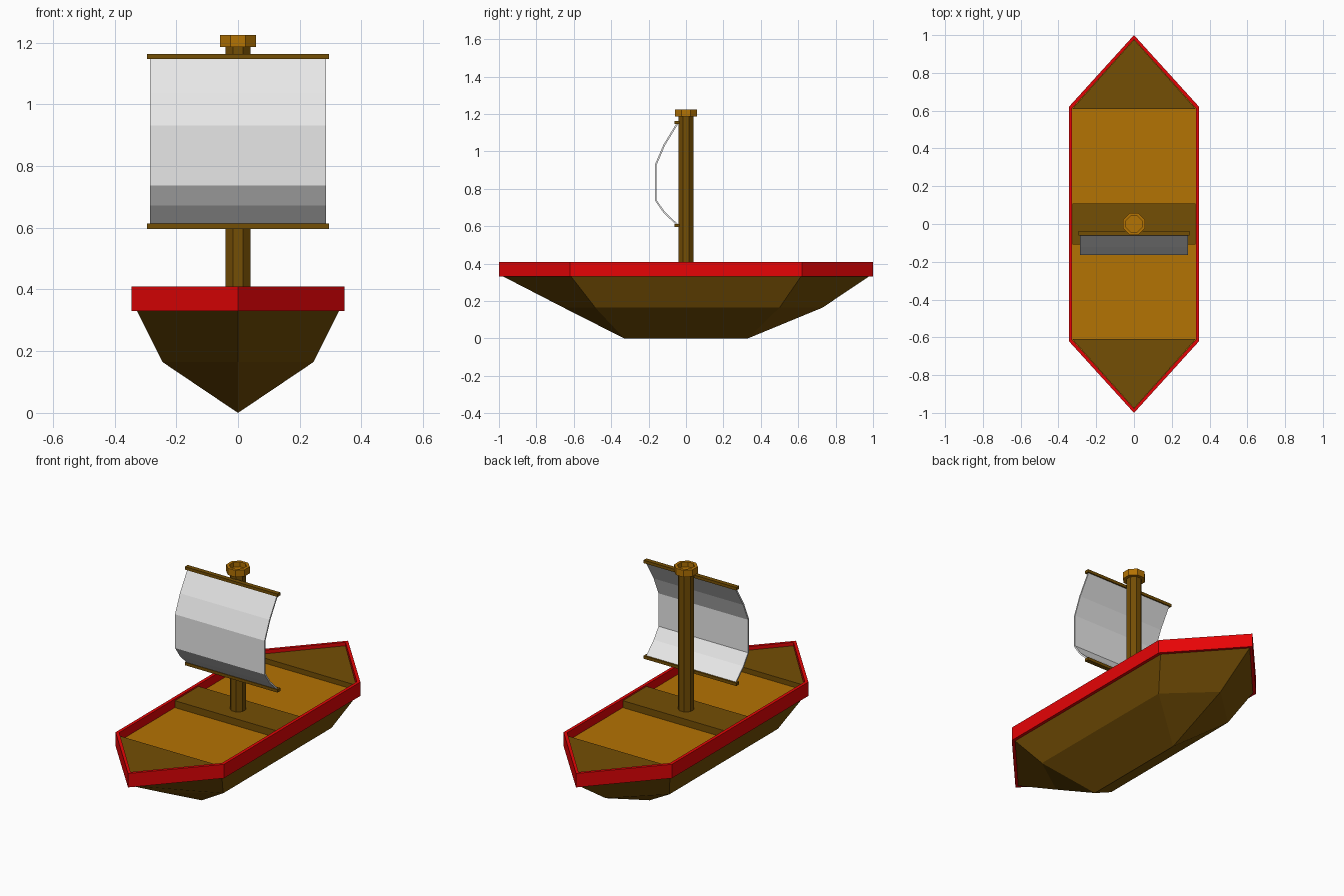
import bpy, bmesh, math

if "Cube" in bpy.data.objects:
    bpy.data.objects.remove(bpy.data.objects["Cube"])


def material(name, rgb):
    def lin(c):
        c /= 255
        return c / 12.92 if c <= 0.04045 else ((c + 0.055) / 1.055) ** 2.4
    m = bpy.data.materials.new(name)
    m.diffuse_color = (*[lin(c) for c in rgb], 1)
    m.use_nodes = True
    m.node_tree.nodes["Principled BSDF"].inputs["Base Color"].default_value = m.diffuse_color
    return m


BROWN = material("dark wood", (116, 78, 5))
ORANGE = material("light wood", (180, 115, 3))
RED = material("red paint", (230, 4, 6))
WHITE = material("sail cloth", (250, 250, 250))


def make(name, verts, faces, mat):
    bm = bmesh.new()
    vs = [bm.verts.new(v) for v in verts]
    for f in faces:
        bm.faces.new([vs[i] for i in f])
    bmesh.ops.recalc_face_normals(bm, faces=bm.faces)
    me = bpy.data.meshes.new(name)
    bm.to_mesh(me)
    bm.free()
    me.materials.append(mat)
    ob = bpy.data.objects.new(name, me)
    bpy.context.collection.objects.link(ob)
    return ob


def loft(name, rings, mat, closed=False):
    """Skin rings of equal length; cap the ends, or join last to first."""
    n = len(rings[0])
    verts = [v for r in rings for v in r]
    k = len(rings)
    faces = []
    for r in range(k if closed else k - 1):
        a, b = r * n, ((r + 1) % k) * n
        faces += [(a + i, a + (i + 1) % n, b + (i + 1) % n, b + i) for i in range(n)]
    if not closed:
        faces += [range(n), range((k - 1) * n, k * n)]
    return make(name, verts, faces, mat)


def prism(name, outline, z0, z1, mat):
    return loft(name, [[(x, y, z) for x, y in outline] for z in (z0, z1)], mat)


def box(name, x, y0, y1, z0, z1, mat):
    return prism(name, [(-x, y0), (x, y0), (x, y1), (-x, y1)], z0, z1, mat)


def hexagon(x, y_front, y_back, tip_front, tip_back, z):
    return [(0, tip_front, z), (x, y_front, z), (x, y_back, z),
            (0, tip_back, z), (-x, y_back, z), (-x, y_front, z)]


def octagon(apothem, z):
    r = apothem / math.cos(math.pi / 8)
    return [(r * math.cos((i + .5) * math.pi / 4),
             r * math.sin((i + .5) * math.pi / 4), z) for i in range(8)]


def inner(z):
    return hexagon(0.327, -0.613, 0.613, -0.977, 0.977, z)


def outer(z):
    return hexagon(0.345, -0.62, 0.62, -1.0, 1.0, z)


# Hull: gunwale ring, chine ring, and a keel line
chine = hexagon(0.245, -0.485, 0.50, -0.655, 0.73, 0.165)
hull_top = hexagon(0.328, -0.615, 0.615, -0.979, 0.979, 0.332)
keel = [(0, -0.33, 0), (0, 0.33, 0)]
faces = [(i, (i + 1) % 6, 6 + (i + 1) % 6, 6 + i) for i in range(6)]
faces += [(6, 7, 12), (7, 8, 13, 12), (8, 9, 13), (9, 10, 13), (10, 11, 12, 13), (11, 6, 12)]
make("hull", hull_top + chine + keel, faces, BROWN)

# Red rim around the hull
loft("rim", [outer(0.33), outer(0.41), inner(0.41), inner(0.33)], RED, closed=True)

# Deck, middle bench and raised end decks
make("deck", inner(0.361), [range(6)], ORANGE)
box("bench", 0.326, -0.108, 0.108, 0.355, 0.401, BROWN)
for name, s in (("bow_deck", -1), ("stern_deck", 1)):
    prism(name, [(-0.326, s * 0.61), (0.326, s * 0.61), (0, s * 0.976)], 0.355, 0.39, BROWN)

# Mast with a hollow lookout cup on top
loft("mast", [octagon(0.04, 0.395), octagon(0.04, 1.192)], BROWN)
loft("lookout_cup", [octagon(0.04, 1.186), octagon(0.058, 1.186), octagon(0.058, 1.225),
                     octagon(0.042, 1.225), octagon(0.042, 1.197)], ORANGE)

# Yards holding the sail
for name, z in (("lower_yard", 0.596), ("upper_yard", 1.146)):
    box(name, 0.295, -0.062, -0.036, z, z + 0.017, BROWN)

# Billowing sail: curved sheet with a little thickness
curve = [(-0.047, 1.148), (-0.117, 1.033), (-0.161, 0.93),
         (-0.161, 0.738), (-0.117, 0.675), (-0.047, 0.608)]
verts = [(x, y, z) for y, z in curve for x in (-0.285, 0.285)]
sail = make("sail", verts, [(2 * i, 2 * i + 1, 2 * i + 3, 2 * i + 2) for i in range(5)], WHITE)
thick = sail.modifiers.new("thickness", 'SOLIDIFY')
thick.thickness = 0.009
thick.offset = 0
